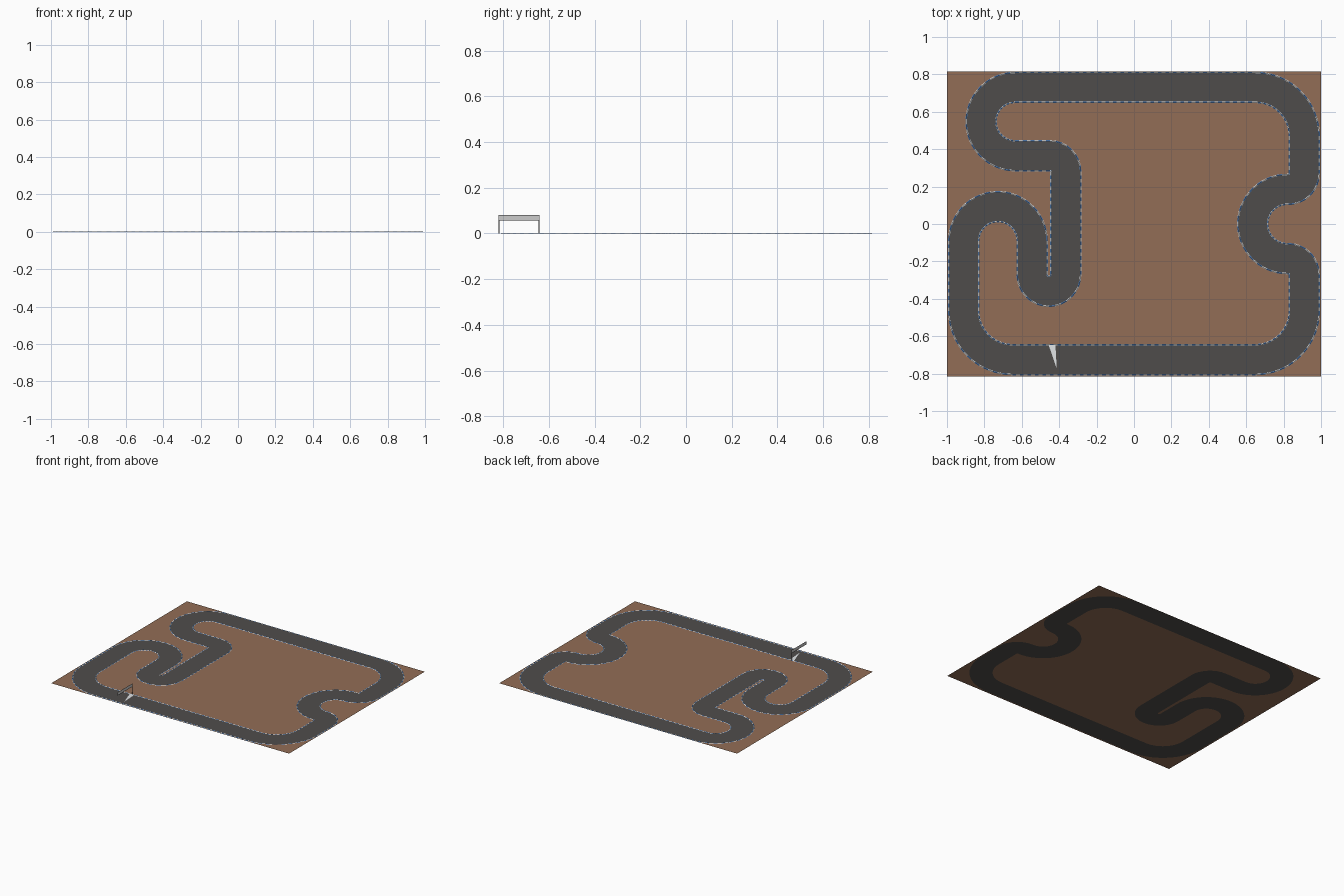
import bpy
import math
from mathutils import Vector

if "Cube" in bpy.data.objects:
    bpy.data.objects.remove(bpy.data.objects["Cube"])


def material(name, rgb):
    m = bpy.data.materials.new(name)
    m.diffuse_color = (*rgb, 1)
    m.use_nodes = True
    m.node_tree.nodes["Principled BSDF"].inputs["Base Color"].default_value = m.diffuse_color
    return m


DIRT = material("brown dirt", (0.29, 0.155, 0.092))
ASPHALT = material("dark asphalt", (0.078, 0.073, 0.071))
WHITE = material("kerb white", (0.75, 0.78, 0.8))
BLUE = material("kerb blue", (0.09, 0.24, 0.55))
BANNER = material("banner grey", (0.6, 0.6, 0.6))
METAL = material("post grey", (0.1, 0.1, 0.1))

HALF = 0.08      # half of the road width
STEP = 0.02      # kerb block length

# Centre line corners, clockwise: centre x, y, radius, start and end angle
ARCS = [
    (0.65, 0.47, 0.26, 90, 0),
    (0.825, 0.27, 0.085, 0, -90),
    (0.82, 0.0, 0.185, 90, 270),
    (0.825, -0.27, 0.085, 90, 0),
    (0.65, -0.465, 0.26, 0, -90),
    (-0.65, -0.465, 0.26, 270, 180),
    (-0.7275, -0.09, 0.1825, 180, 0),
    (-0.455, -0.27, 0.09, 180, 360),
    (-0.45, 0.28, 0.085, 0, 90),
    (-0.635, 0.5475, 0.1825, 270, 90),
]


def centre_line():
    """Samples of (point, normal pointing to the infield side)."""
    samples = []

    def straight_to(p):
        q, n = samples[-1]
        count = round((p - q).length / STEP)
        for i in range(1, count):
            samples.append((q.lerp(p, i / count), n))

    for cx, cy, r, a0, a1 in ARCS:
        c = Vector((cx, cy))
        sweep = math.radians(a1 - a0)
        count = max(round(abs(sweep) * r / STEP), round(abs(a1 - a0) / 11))
        side = -1 if sweep < 0 else 1
        for i in range(count + 1):
            a = math.radians(a0) + sweep * i / count
            radial = Vector((math.cos(a), math.sin(a)))
            p = c + radial * r
            if i == 0 and samples:
                if (p - samples[-1][0]).length < STEP:
                    continue
                straight_to(p)
            samples.append((p, radial * side))
    straight_to(samples[0][0])
    return samples


LINE = centre_line()


def mesh_object(name, verts, faces, mats, rule=None):
    me = bpy.data.meshes.new(name)
    me.from_pydata(verts, [], faces)
    for m in mats:
        me.materials.append(m)
    if rule:
        for p in me.polygons:
            p.material_index = rule(p.index)
    ob = bpy.data.objects.new(name, me)
    bpy.context.collection.objects.link(ob)
    return ob


def ribbon(name, profile, mats, rule=None):
    """Sweep (offset, height) points along the closed centre line."""
    k, n = len(profile), len(LINE)
    verts = [(*(p + nrm * o), z) for p, nrm in LINE for o, z in profile]
    faces = []
    for i in range(n):
        a, b = i * k, (i + 1) % n * k
        faces += [(a + j, a + j + 1, b + j + 1, b + j) for j in range(k - 1)]
    return mesh_object(name, verts, faces, mats, rule)


# Road surface
ribbon("road", [(-HALF, 0), (HALF, 0)], [ASPHALT])

# Low striped kerbs on both sides of the road
for name, s in (("outer_kerb", -1), ("inner_kerb", 1)):
    prof = [(s * 0.076, 0.001), (s * 0.080, 0.003), (s * 0.084, 0.0005)]
    if s < 0:
        prof.reverse()
    ribbon(name, prof, [WHITE, BLUE], lambda f: (f // 2) % 2)

# Dirt ground with the road cut out
curve = bpy.data.curves.new("ground", 'CURVE')
curve.dimensions = '2D'
curve.fill_mode = 'BOTH'
rect = [Vector((x, y)) for x, y in
        ((-1, -0.815), (1, -0.815), (1, 0.815), (-1, 0.815))]
for loop in (rect,
             [p - n * HALF for p, n in LINE],
             [p + n * HALF for p, n in LINE]):
    sp = curve.splines.new('POLY')
    sp.points.add(len(loop) - 1)
    for pt, p in zip(sp.points, loop):
        pt.co = (p.x, p.y, 0, 1)
    sp.use_cyclic_u = True
curve.materials.append(DIRT)
ground = bpy.data.objects.new("ground", curve)
bpy.context.collection.objects.link(ground)
bpy.context.view_layer.objects.active = ground
ground.select_set(True)
bpy.ops.object.convert(target='MESH')
ground.select_set(False)

# Painted start mark
mesh_object("start_mark",
            [(-0.457, -0.645, 0.002), (-0.413, -0.775, 0.002),
             (-0.42, -0.645, 0.002)], [(0, 1, 2)], [WHITE])


# Thin start gate standing across the road
def gate_panel(name, y0, y1, z0, z1, mat, x=-0.44):
    mesh_object(name, [(x, y0, z0), (x, y1, z0), (x, y1, z1), (x, y0, z1)],
                [(0, 1, 2, 3)], [mat])


for name, y in (("front_post", -0.818), ("back_post", -0.642)):
    gate_panel(name, y - 0.002, y + 0.002, 0, 0.057, METAL)
gate_panel("gate_banner", -0.82, -0.64, 0.059, 0.079, BANNER)
gate_panel("lower_rail", -0.82, -0.64, 0.057, 0.059, METAL)
gate_panel("upper_rail", -0.82, -0.64, 0.079, 0.081, METAL)
